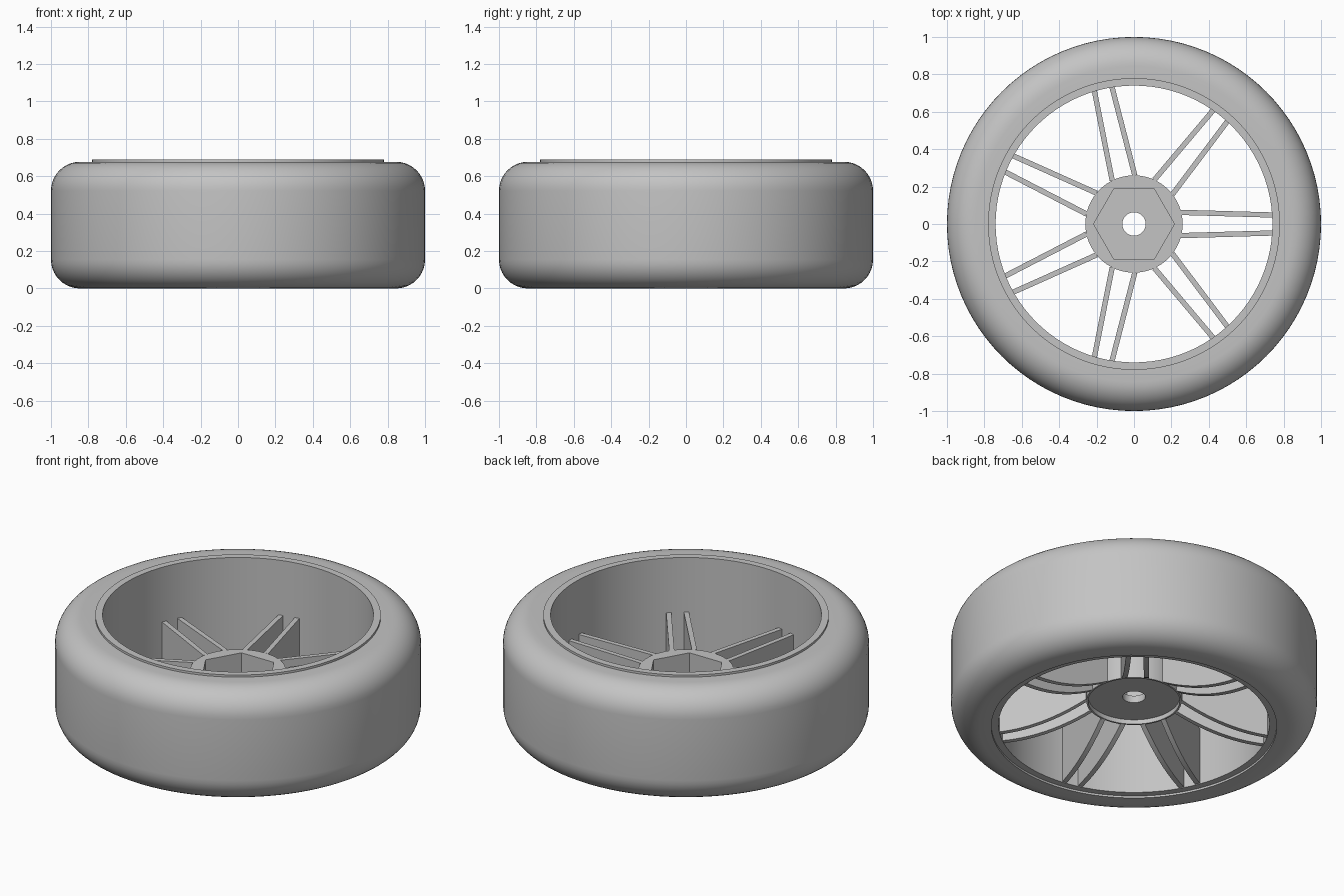
import bpy
import bmesh
import math
from mathutils import Matrix

cube = bpy.data.objects.get("Cube")
if cube:
    bpy.data.objects.remove(cube, do_unlink=True)

SEGMENTS = 96
SPOKE_PAIRS = 7

grey = bpy.data.materials.new("plain grey")
grey.use_nodes = True
colour = (0.55, 0.55, 0.55, 1)
grey.diffuse_color = colour
grey.node_tree.nodes["Principled BSDF"].inputs["Base Color"].default_value = colour


def finish(name, bm):
    bmesh.ops.recalc_face_normals(bm, faces=bm.faces)
    mesh = bpy.data.meshes.new(name)
    bm.to_mesh(mesh)
    bm.free()
    mesh.materials.append(grey)
    obj = bpy.data.objects.new(name, mesh)
    bpy.context.collection.objects.link(obj)
    bpy.ops.object.select_all(action="DESELECT")
    obj.select_set(True)
    bpy.context.view_layer.objects.active = obj
    bpy.ops.object.shade_smooth_by_angle(angle=math.radians(30))
    return obj


def hexagon(radius, angle):
    # Radius of a six-sided outline with corners on the x axis
    sector = math.pi / 3
    return radius * math.cos(sector / 2) / math.cos(angle % sector - sector / 2)


def lathe(name, profile):
    # Closed profile of (radius, height, is_hexagonal) turned round z
    bm = bmesh.new()
    rings = []
    for radius, z, is_hex in profile:
        ring = []
        for i in range(SEGMENTS):
            a = math.tau * i / SEGMENTS
            r = hexagon(radius, a) if is_hex else radius
            ring.append(bm.verts.new((r * math.cos(a), r * math.sin(a), z)))
        rings.append(ring)
    for j, low in enumerate(rings):
        high = rings[(j + 1) % len(rings)]
        for i in range(SEGMENTS):
            k = (i + 1) % SEGMENTS
            bm.faces.new((low[i], low[k], high[k], high[i]))
    return finish(name, bm)


# Tyre with rounded shoulders
WIDTH, SHOULDER, STEPS = 0.677, 0.155, 10
tyre = [(0.78, 0, False)]
for centre_z, start in ((SHOULDER, -90), (WIDTH - SHOULDER, 0)):
    for i in range(STEPS + 1):
        a = math.radians(start + 90 * i / STEPS)
        tyre.append((1 - SHOULDER + SHOULDER * math.cos(a),
                     centre_z + SHOULDER * math.sin(a), False))
tyre.append((0.78, WIDTH, False))
lathe("tyre", tyre)

# Rim barrel, standing slightly proud of the tyre on top
lathe("rim", [(r, z, False) for r, z in
              ((0.74, 0.012), (0.78, 0.012), (0.78, 0.69), (0.74, 0.69))])

# Hub with bore, hexagonal socket above and shallow recess below
HUB_TOP, HUB_BOTTOM, HUB_RADIUS = 0.36, 0.16, 0.26
lathe("hub", [
    (0.062, 0.187, False), (0.25, 0.187, False),
    (0.25, HUB_BOTTOM, False), (HUB_RADIUS, HUB_BOTTOM, False),
    (HUB_RADIUS, HUB_TOP, False), (0.216, HUB_TOP, True),
    (0.216, 0.23, True), (0.062, 0.23, False),
])

# Paired spokes: flat on top, sweeping down to the rim underneath
INNER, OUTER, THICK, CUTS = 0.252, 0.748, 0.028, 14


def spoke(name, side, angle):
    bm = bmesh.new()
    sections = []
    for i in range(CUTS + 1):
        t = i / CUTS
        x = INNER + (OUTER - INNER) * t
        y = side * (0.062 - 0.014 * t)
        bottom = 0.016 + (HUB_BOTTOM - 0.016) * (1 - t) ** 2
        sections.append([bm.verts.new((x, y + dy * THICK / 2, z)) for dy, z in
                         ((-1, bottom), (1, bottom), (1, HUB_TOP), (-1, HUB_TOP))])
    for a, b in zip(sections, sections[1:]):
        for i in range(4):
            k = (i + 1) % 4
            bm.faces.new((a[i], a[k], b[k], b[i]))
    bm.faces.new(sections[0])
    bm.faces.new(sections[-1])
    bm.transform(Matrix.Rotation(angle, 4, "Z"))
    finish(name, bm)


for n in range(SPOKE_PAIRS):
    for label, side in (("a", 1), ("b", -1)):
        spoke(f"spoke_{n + 1}_{label}", side, math.tau * n / SPOKE_PAIRS)
